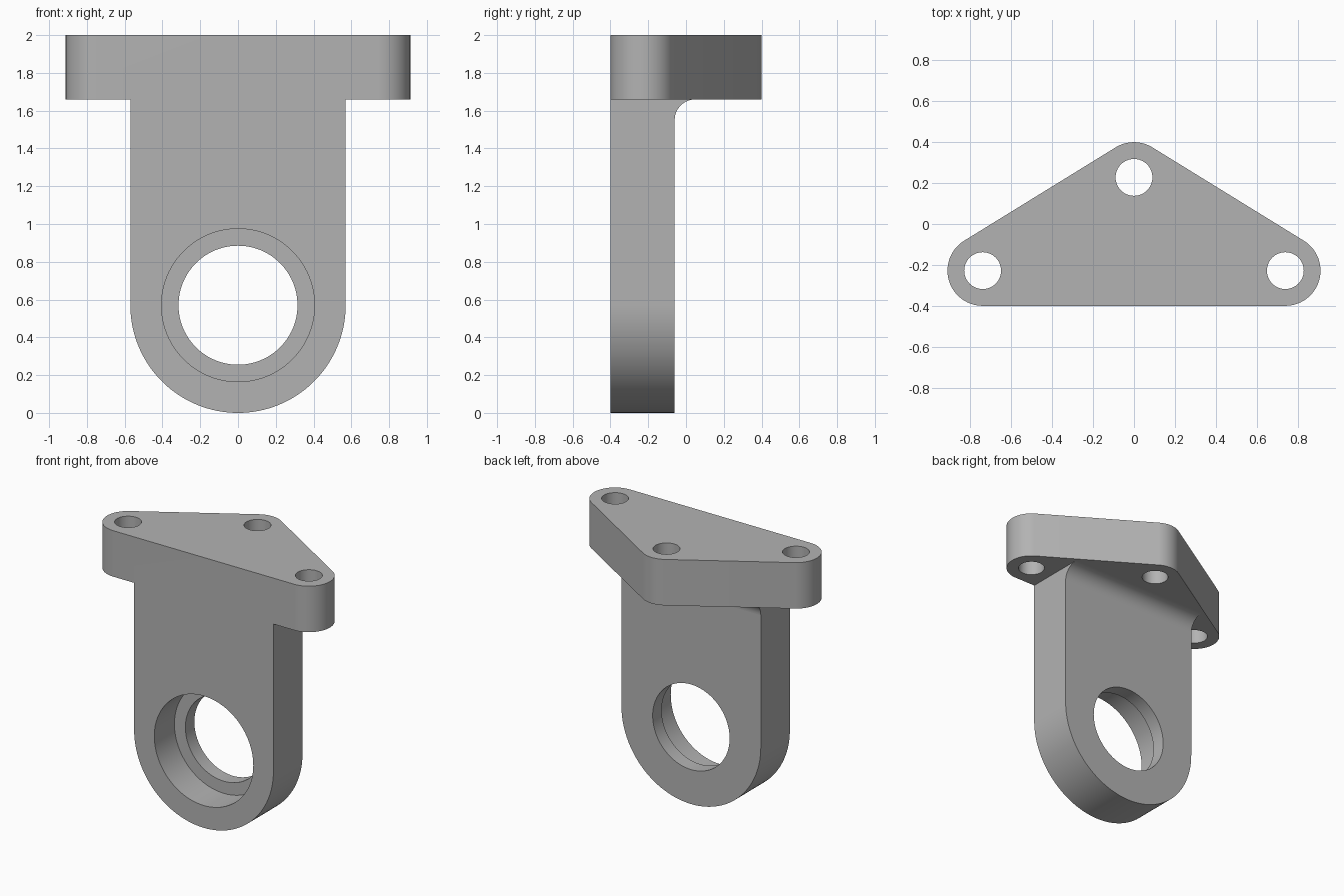
import bpy, bmesh
from math import cos, sin, radians, atan2, degrees
from mathutils import Vector

cube = bpy.data.objects.get("Cube")
if cube:
    bpy.data.objects.remove(cube, do_unlink=True)

grey = bpy.data.materials.new("grey metal")
grey.use_nodes = True
COLOUR = (0.45, 0.45, 0.45, 1)
grey.diffuse_color = COLOUR
grey.node_tree.nodes["Principled BSDF"].inputs["Base Color"].default_value = COLOUR

# Main dimensions
FRONT, WEB_BACK, TOP, UNDER = -0.4, -0.06, 2.0, 1.66
HALF, BORE_Z, FILLET = 0.57, 0.57, 0.11
LUG_X, LUG_Y, LUG_R, HOLE_R = 0.74, 0.228, 0.172, 0.09
EMBED = 0.12


def arc(cx, cy, r, start, end, steps):
    angles = [radians(start + (end - start) * i / steps) for i in range(steps + 1)]
    return [(cx + r * cos(a), cy + r * sin(a)) for a in angles]


def circle(cx, cy, r):
    return arc(cx, cy, r, 0, 360, 96)[:-1]


def prism(name, outline, axis, start, end):
    """Extrude a 2D outline along one axis; the outline fills the other two."""
    def place(p, d):
        co = list(p)
        co.insert(axis, d)
        return Vector(co)
    bm = bmesh.new()
    face = bm.faces.new([bm.verts.new(place(p, start)) for p in outline])
    extruded = bmesh.ops.extrude_face_region(bm, geom=[face])["geom"]
    shift = place((0, 0), end - start)
    bmesh.ops.translate(bm, verts=[g for g in extruded if isinstance(g, bmesh.types.BMVert)], vec=shift)
    bmesh.ops.recalc_face_normals(bm, faces=bm.faces)
    mesh = bpy.data.meshes.new(name)
    bm.to_mesh(mesh)
    bm.free()
    mesh.materials.append(grey)
    obj = bpy.data.objects.new(name, mesh)
    bpy.context.collection.objects.link(obj)
    return obj


def combine(body, tool, operation):
    mod = body.modifiers.new(tool.name, 'BOOLEAN')
    mod.operation, mod.solver, mod.object = operation, 'EXACT', tool
    bpy.context.view_layer.objects.active = body
    bpy.ops.object.modifier_apply(modifier=mod.name)
    bpy.data.objects.remove(tool, do_unlink=True)


# Triangular mounting flange with three rounded lugs
slope = degrees(atan2(2 * LUG_Y, LUG_X))
flange_outline = (arc(LUG_X, -LUG_Y, LUG_R, -90, 90 - slope, 40)
                  + arc(0, LUG_Y, LUG_R, 90 - slope, 90 + slope, 20)
                  + arc(-LUG_X, -LUG_Y, LUG_R, 90 + slope, 270, 40))
bracket = prism("bracket", flange_outline, 2, UNDER, TOP)

# Hanging web with a round lower end
web_outline = arc(0, BORE_Z, HALF, 180, 360, 64) + [(HALF, UNDER + EMBED), (-HALF, UNDER + EMBED)]
combine(bracket, prism("web", web_outline, 1, FRONT, WEB_BACK), 'UNION')

# Concave fillet between the web back and the flange underside
fillet_outline = arc(WEB_BACK + FILLET, UNDER - FILLET, FILLET, 90, 180, 20) + [
    (WEB_BACK - EMBED, UNDER - FILLET),
    (WEB_BACK - EMBED, UNDER + EMBED),
    (WEB_BACK + FILLET, UNDER + EMBED)]
combine(bracket, prism("fillet", fillet_outline, 0, -HALF, HALF), 'UNION')

# Stepped bore: wide recess from the front, narrower hole through the back
combine(bracket, prism("bore", circle(0, BORE_Z, 0.315), 1, -0.6, 0.2), 'DIFFERENCE')
combine(bracket, prism("recess", circle(0, BORE_Z, 0.405), 1, -0.6, FRONT + 0.235), 'DIFFERENCE')

# Bolt holes
for x, y in ((LUG_X, -LUG_Y), (0, LUG_Y), (-LUG_X, -LUG_Y)):
    combine(bracket, prism("bolt_hole", circle(x, y, HOLE_R), 2, 1.5, 2.2), 'DIFFERENCE')

bpy.ops.object.select_all(action='DESELECT')
bracket.select_set(True)
bpy.context.view_layer.objects.active = bracket
bpy.ops.object.shade_smooth_by_angle(angle=radians(30))
